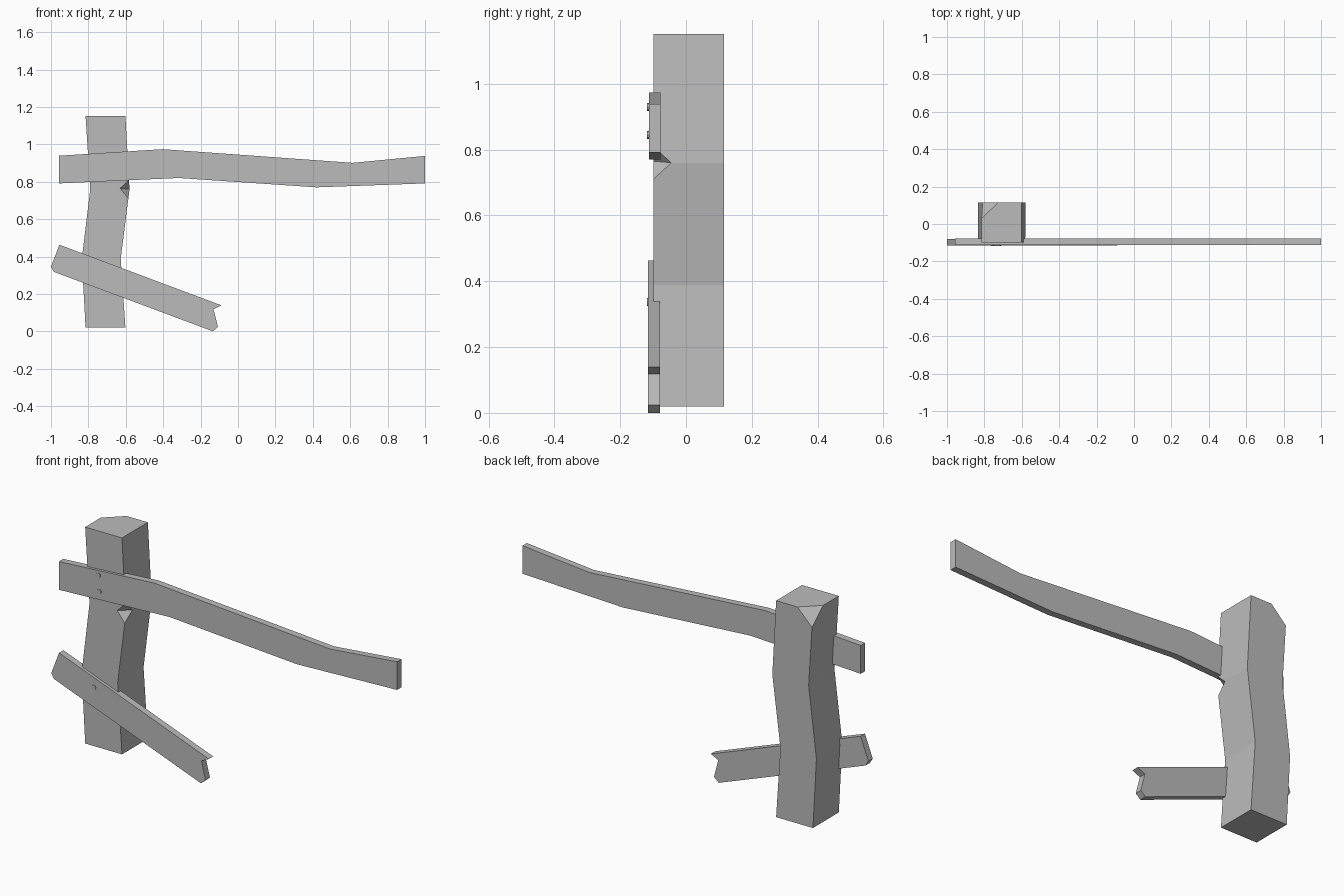
import bpy, bmesh, math
from mathutils import Vector

cube = bpy.data.objects.get("Cube")
if cube:
    bpy.data.objects.remove(cube, do_unlink=True)

grey = bpy.data.materials.new("plain_grey")
grey.use_nodes = True
grey.diffuse_color = (0.5, 0.5, 0.5, 1)
grey.node_tree.nodes["Principled BSDF"].inputs["Base Color"].default_value = (0.5, 0.5, 0.5, 1)


def add_object(name, bm):
    mesh = bpy.data.meshes.new(name)
    bmesh.ops.recalc_face_normals(bm, faces=bm.faces)
    bm.to_mesh(mesh)
    bm.free()
    mesh.materials.append(grey)
    obj = bpy.data.objects.new(name, mesh)
    bpy.context.collection.objects.link(obj)
    return obj


def extrude_outline(name, outline, front, back):
    """Extrude an outline of (x, z) points along y."""
    bm = bmesh.new()
    face = bm.faces.new([bm.verts.new((x, front, z)) for x, z in outline])
    moved = bmesh.ops.extrude_face_region(bm, geom=[face])["geom"]
    verts = [v for v in moved if isinstance(v, bmesh.types.BMVert)]
    bmesh.ops.translate(bm, vec=(0, back - front, 0), verts=verts)
    return add_object(name, bm)


def cut_corner(obj, points, inner):
    """Cut a tetrahedron away, enlarged about the centre of its inner points."""
    points = [Vector(p) for p in points]
    centre = sum(points[:inner], Vector()) / inner
    bm = bmesh.new()
    for p in points:
        bm.verts.new(centre + (p - centre) * 1.6)
    bmesh.ops.convex_hull(bm, input=bm.verts)
    cutter = add_object("cutter", bm)
    cutter.hide_render = True
    mod = obj.modifiers.new("cut", "BOOLEAN")
    mod.operation = "DIFFERENCE"
    mod.solver = "EXACT"
    mod.object = cutter
    bpy.context.view_layer.objects.active = obj
    bpy.ops.object.modifier_apply(modifier=mod.name)
    bpy.data.objects.remove(cutter, do_unlink=True)


# Crooked square post
post = extrude_outline("post", [
    (-0.815, 0.02), (-0.602, 0.02), (-0.627, 0.388), (-0.58, 0.76),
    (-0.602, 1.152), (-0.815, 1.152), (-0.79, 0.76), (-0.835, 0.388)], -0.099, 0.115)

# Broken top corner at the back, and notch in the front edge
cut_corner(post, [(-0.725, 0.115, 1.152), (-0.815, 0.03, 1.152),
                  (-0.81, 0.115, 1.068), (-0.815, 0.115, 1.152)], 3)
cut_corner(post, [(-0.63, -0.099, 0.765), (-0.58, -0.045, 0.76),
                  (-0.583, -0.099, 0.81), (-0.586, -0.099, 0.71)], 2)

# Long bent rail
extrude_outline("upper_rail", [
    (-0.957, 0.791), (-0.318, 0.82), (0.42, 0.77), (1.0, 0.791),
    (1.0, 0.938), (0.612, 0.901), (-0.404, 0.974), (-0.957, 0.939)], -0.113, -0.077)

# Fallen board with a splintered end
extrude_outline("lower_board", [
    (-0.955, 0.463), (-1.0, 0.345), (-0.984, 0.318), (-0.134, 0.0),
    (-0.107, 0.024), (-0.131, 0.118), (-0.088, 0.139)], -0.115, -0.079)

# Nail heads
for name, x, z in (("upper_nail", -0.727, 0.93), ("middle_nail", -0.722, 0.845),
                   ("lower_nail", -0.753, 0.337)):
    ring = [(x + 0.012 * math.cos(a * math.pi / 4), z + 0.012 * math.sin(a * math.pi / 4))
            for a in range(8)]
    extrude_outline(name, ring, -0.118, -0.1)
